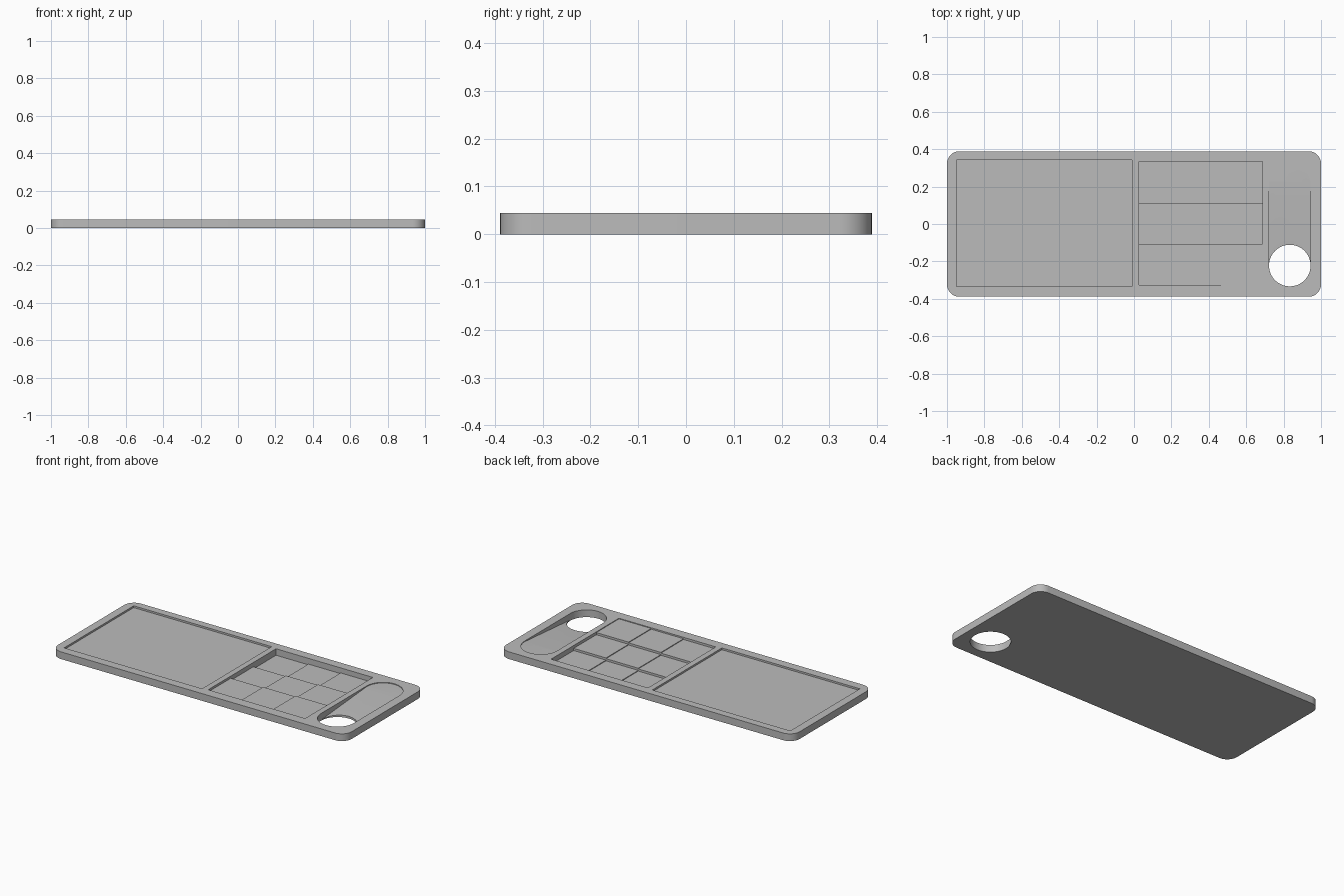
import bpy, bmesh
from math import sin, cos, pi

if "Cube" in bpy.data.objects:
    bpy.data.objects.remove(bpy.data.objects["Cube"], do_unlink=True)

MM = 2 / 90                     # the card is 90 mm long
TOP = 2 * MM
STEP = 0.2 * MM

grey = bpy.data.materials.new("plain grey")
grey.use_nodes = True
grey.diffuse_color = (0.5, 0.5, 0.5, 1)
grey.node_tree.nodes["Principled BSDF"].inputs["Base Color"].default_value = (0.5, 0.5, 0.5, 1)


def arc(cx, cy, r, start, end, n):
    angles = [start + (end - start) * i / n for i in range(n + 1)]
    return [(cx + r * cos(a), cy + r * sin(a)) for a in angles]


def rounded_rect(x0, x1, y0, y1, r, n=12):
    corners = [(x1 - r, y1 - r), (x0 + r, y1 - r), (x0 + r, y0 + r), (x1 - r, y0 + r)]
    return [p for i, (cx, cy) in enumerate(corners)
            for p in arc(cx, cy, r, i * pi / 2, (i + 1) * pi / 2, n)]


def prism(name, outline, bottom, top):
    """Extrude an outline upward; bottom may be a height or a function of y."""
    bm = bmesh.new()
    low = bottom if callable(bottom) else lambda y: bottom
    lower = [bm.verts.new((x, y, low(y))) for x, y in outline]
    upper = [bm.verts.new((x, y, top)) for x, y in outline]
    bm.faces.new(lower[::-1])
    bm.faces.new(upper)
    n = len(outline)
    for i in range(n):
        j = (i + 1) % n
        bm.faces.new((lower[i], lower[j], upper[j], upper[i]))
    mesh = bpy.data.meshes.new(name)
    bm.to_mesh(mesh)
    bm.free()
    obj = bpy.data.objects.new(name, mesh)
    bpy.context.collection.objects.link(obj)
    mesh.materials.append(grey)
    return obj


def cut(target, cutter):
    mod = target.modifiers.new("cut", "BOOLEAN")
    mod.operation = "DIFFERENCE"
    mod.solver = "EXACT"
    mod.object = cutter
    bpy.context.view_layer.objects.active = target
    bpy.ops.object.modifier_apply(modifier=mod.name)
    bpy.data.objects.remove(cutter, do_unlink=True)


def rect(x0, x1, y0, y1):
    return [(x0, y0), (x1, y0), (x1, y1), (x0, y1)]


# Card body with rounded corners
W = 17.5 * MM
card = prism("sample_card", rounded_rect(-1, 1, -W, W, 3 * MM), 0, TOP)
ABOVE = TOP + 0.02

# Wide shallow label recess
cut(card, prism("label_recess", rect(-0.95, -0.01, -0.335, 0.342), TOP - 0.5 * MM, ABOVE))

# Nine stepped squares, deepest at the back left; each cutter overlaps the deeper ones
X0, BACK, CELL = 0.026, 0.333, 0.22
for row in range(3):
    for col in range(3):
        depth = STEP * (9 - 3 * row - col)
        outline = rect(X0, X0 + CELL * (col + 1), BACK - CELL * (row + 1), BACK)
        cut(card, prism("step_square", outline, TOP - depth, ABOVE))

# Finger slot: shallow round end, then a ramp down to the hole
SX, R, END = 0.833, 5 * MM, 10 * MM
cut(card, prism("slot_end", arc(SX, END, R, 0, pi, 32), TOP - STEP, ABOVE))
ramp = rect(SX - R, SX + R, -END, END)
cut(card, prism("slot_ramp", ramp,
                lambda y: TOP - STEP if y > 0 else STEP, ABOVE))

# Hole right through the card
cut(card, prism("ring_hole", arc(SX, -END, R, 0, 2 * pi, 64)[:-1], -0.02, ABOVE))

# Smooth the round corners and hole, keep the edges sharp
bpy.ops.object.select_all(action="DESELECT")
card.select_set(True)
bpy.context.view_layer.objects.active = card
bpy.ops.object.shade_smooth_by_angle(angle=pi / 9)
